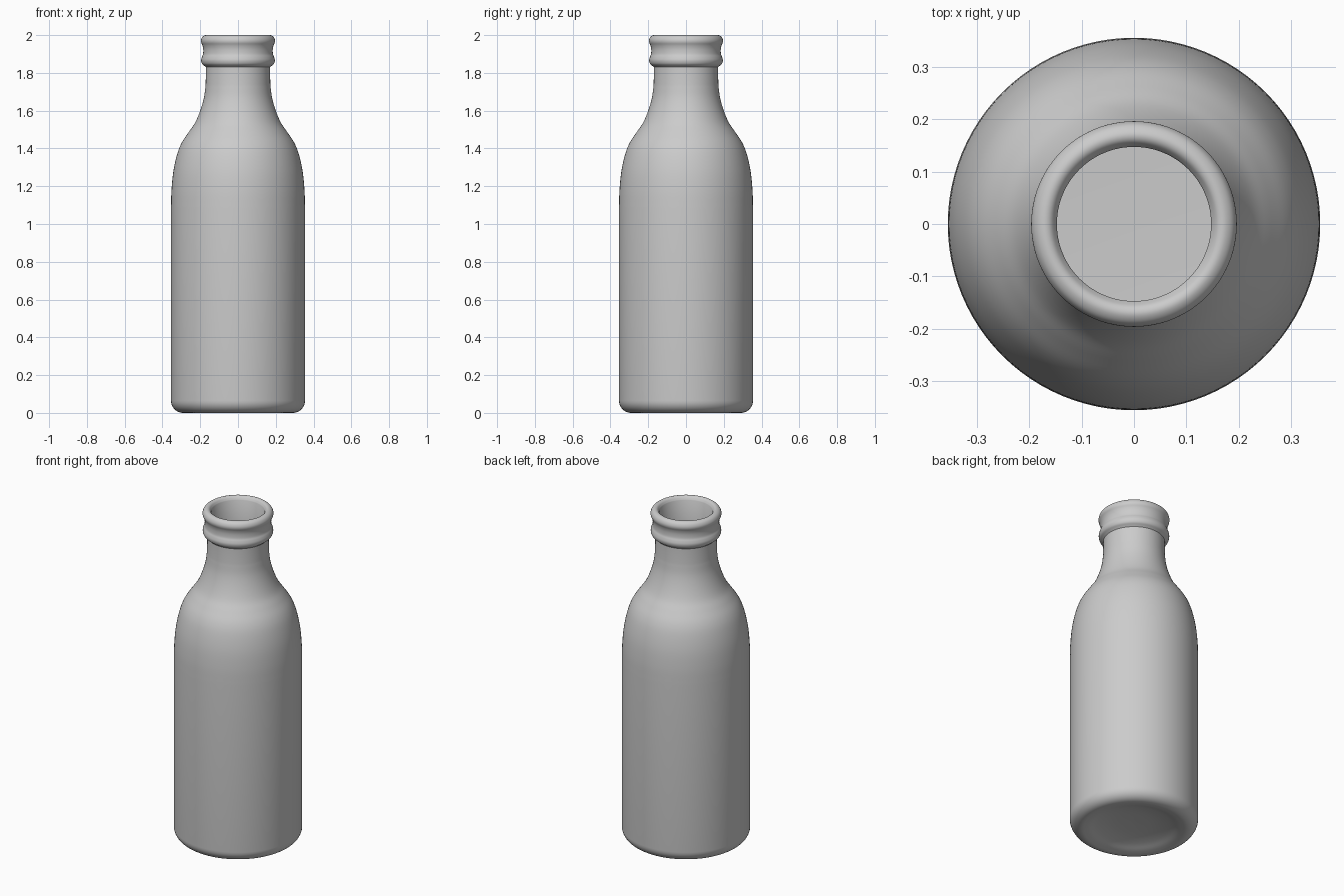
import bpy, bmesh, math
from mathutils import Vector

if "Cube" in bpy.data.objects:
    bpy.data.objects.remove(bpy.data.objects["Cube"])

SEGMENTS = 96


def smooth_path(points, steps=5):
    """Catmull-Rom curve through (radius, height) points."""
    p = [Vector(q) for q in points]
    p = [2 * p[0] - p[1]] + p + [2 * p[-1] - p[-2]]
    path = []
    for a, b, c, d in zip(p, p[1:], p[2:], p[3:]):
        for i in range(steps):
            t = i / steps
            path.append(0.5 * (2 * b + (c - a) * t + (2 * a - 5 * b + 4 * c - d) * t * t
                               + (3 * b - a - 3 * c + d) * t ** 3))
    return path + [p[-2]]


def arc(cx, cz, r, start, end, n=8):
    angles = [math.radians(start + (end - start) * i / n) for i in range(n + 1)]
    return [Vector((cx + r * math.cos(a), cz + r * math.sin(a))) for a in angles]


def lathe(name, profile):
    bm = bmesh.new()
    verts = [bm.verts.new((max(r, 0), 0, z)) for r, z in profile]
    edges = [bm.edges.new(e) for e in zip(verts, verts[1:])]
    bmesh.ops.spin(bm, geom=verts + edges, cent=(0, 0, 0), axis=(0, 0, 1),
                   angle=math.tau, steps=SEGMENTS)
    bmesh.ops.remove_doubles(bm, verts=bm.verts, dist=0.0002)
    bmesh.ops.recalc_face_normals(bm, faces=bm.faces)
    mesh = bpy.data.meshes.new(name)
    bm.to_mesh(mesh)
    bm.free()
    obj = bpy.data.objects.new(name, mesh)
    bpy.context.collection.objects.link(obj)
    bpy.context.view_layer.objects.active = obj
    obj.select_set(True)
    bpy.ops.object.shade_smooth_by_angle(angle=math.radians(40))


# Hollowed underside and rounded foot
profile = smooth_path([(0, 0.04), (0.12, 0.035), (0.2, 0.022), (0.25, 0.007), (0.285, 0)], 4)
profile += arc(0.29, 0.065, 0.065, -85, 0)

# Body, shoulder and neck
shoulder = [(0.355, 1.08), (0.352, 1.18), (0.342, 1.28), (0.322, 1.37), (0.298, 1.43),
            (0.262, 1.485), (0.228, 1.535), (0.2, 1.6), (0.18, 1.67), (0.171, 1.74)]
profile += smooth_path(shoulder)

# Neck bead, groove and rolled lip
profile += smooth_path([(0.17, 1.83), (0.178, 1.837), (0.19, 1.848), (0.195, 1.866),
                        (0.191, 1.884), (0.185, 1.9), (0.184, 1.925), (0.188, 1.945),
                        (0.195, 1.962), (0.195, 1.977), (0.187, 1.992), (0.172, 2.0),
                        (0.158, 1.996), (0.147, 1.98)], 4)

# Inner wall and floor
profile += [Vector((0.147, 1.74))]
profile += [Vector((r - 0.024, z)) for r, z in reversed(smooth_path(shoulder)[:-1])]
profile += arc(0.281, 0.1, 0.05, 0, -90)
profile += [Vector((0, 0.055))]

lathe("bottle", profile)
